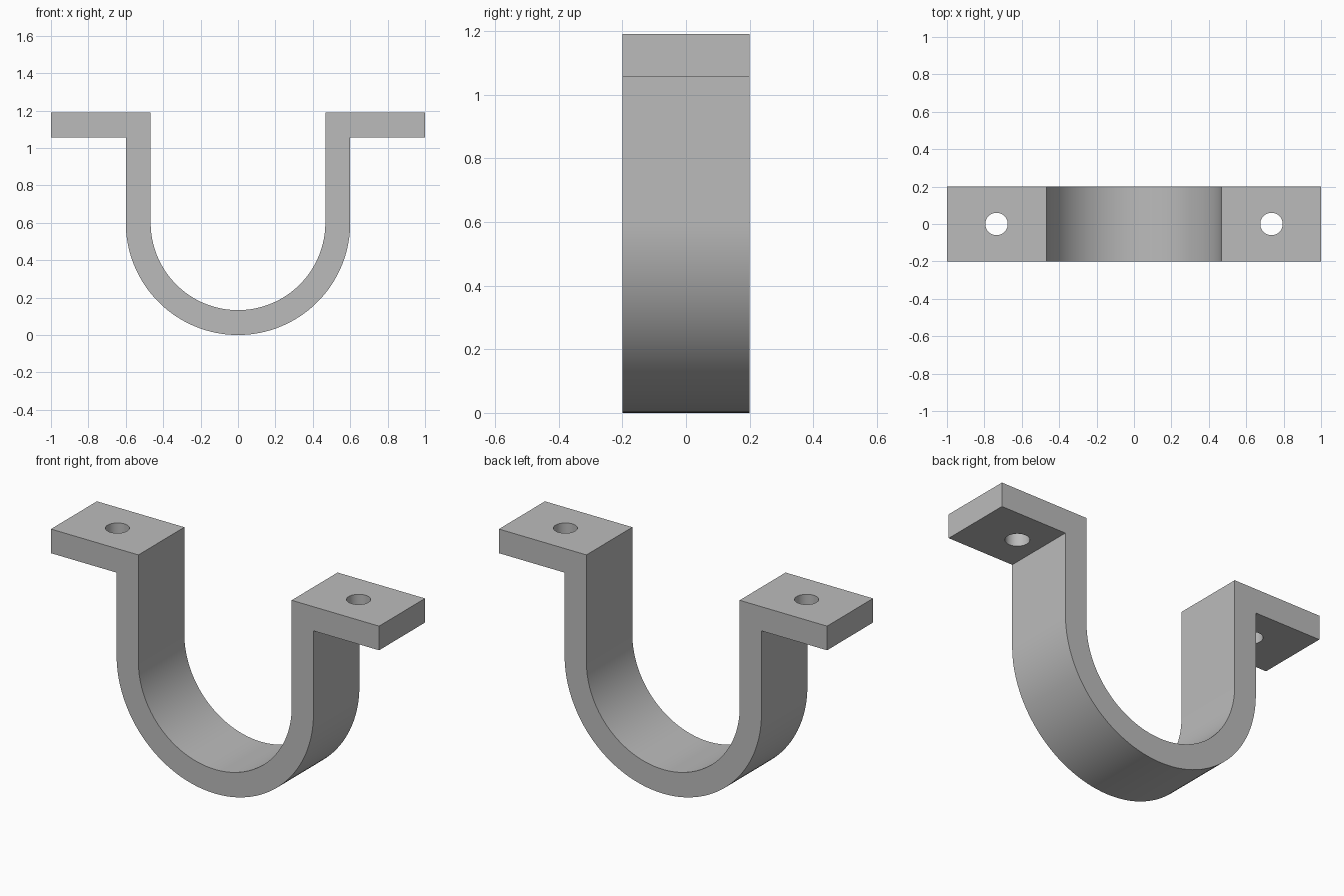
import bpy, bmesh
from math import cos, sin, pi, radians

cube = bpy.data.objects.get("Cube")
if cube:
    bpy.data.objects.remove(cube, do_unlink=True)

OUTER, THICK, HALF_DEPTH, TOP = 0.6, 0.133, 0.2, 1.19
INNER, SEGMENTS = OUTER - THICK, 64
HOLE_X, HOLE_RADIUS = 0.735, 0.06

steel = bpy.data.materials.new("light grey steel")
steel.use_nodes = True
colour = (0.5, 0.5, 0.5, 1)
steel.diffuse_color = colour
steel.node_tree.nodes["Principled BSDF"].inputs["Base Color"].default_value = colour


def arc(radius):
    """Lower half circle, from -x round to +x."""
    angles = [pi + pi * i / SEGMENTS for i in range(SEGMENTS + 1)]
    return [(radius * cos(a), OUTER + radius * sin(a)) for a in angles]


# Strap outline: inner path down and up, then back along the outside
under = TOP - THICK
profile = [(-1, TOP), (-INNER, TOP)] + arc(INNER) + [(INNER, TOP), (1, TOP), (1, under), (OUTER, under)]
profile += arc(OUTER)[::-1] + [(-OUTER, under), (-1, under)]

bm = bmesh.new()
face = bm.faces.new([bm.verts.new((x, -HALF_DEPTH, z)) for x, z in profile])
extruded = bmesh.ops.extrude_face_region(bm, geom=[face])["geom"]
verts = [v for v in extruded if isinstance(v, bmesh.types.BMVert)]
bmesh.ops.translate(bm, verts=verts, vec=(0, 2 * HALF_DEPTH, 0))
bmesh.ops.recalc_face_normals(bm, faces=bm.faces)
mesh = bpy.data.meshes.new("strap_clamp")
bm.to_mesh(mesh)
bm.free()
clamp = bpy.data.objects.new("strap_clamp", mesh)
bpy.context.collection.objects.link(clamp)
mesh.materials.append(steel)

# Screw holes through both flanges
for side, name in ((-1, "right_hole_cutter"), (1, "left_hole_cutter")):
    bpy.ops.mesh.primitive_cylinder_add(vertices=48, radius=HOLE_RADIUS, depth=0.4,
                                        location=(side * HOLE_X, 0, TOP - THICK / 2))
    cutter = bpy.context.object
    cutter.name = name
    cutter.data.materials.append(steel)
    cutter.hide_render = True
    hole = clamp.modifiers.new(name, 'BOOLEAN')
    hole.operation = 'DIFFERENCE'
    hole.solver = 'EXACT'
    hole.object = cutter
    bpy.context.view_layer.objects.active = clamp
    bpy.ops.object.modifier_apply(modifier=hole.name)
    bpy.data.objects.remove(cutter, do_unlink=True)

bpy.ops.object.select_all(action='DESELECT')
clamp.select_set(True)
bpy.context.view_layer.objects.active = clamp
bpy.ops.object.shade_smooth_by_angle(angle=radians(30))
